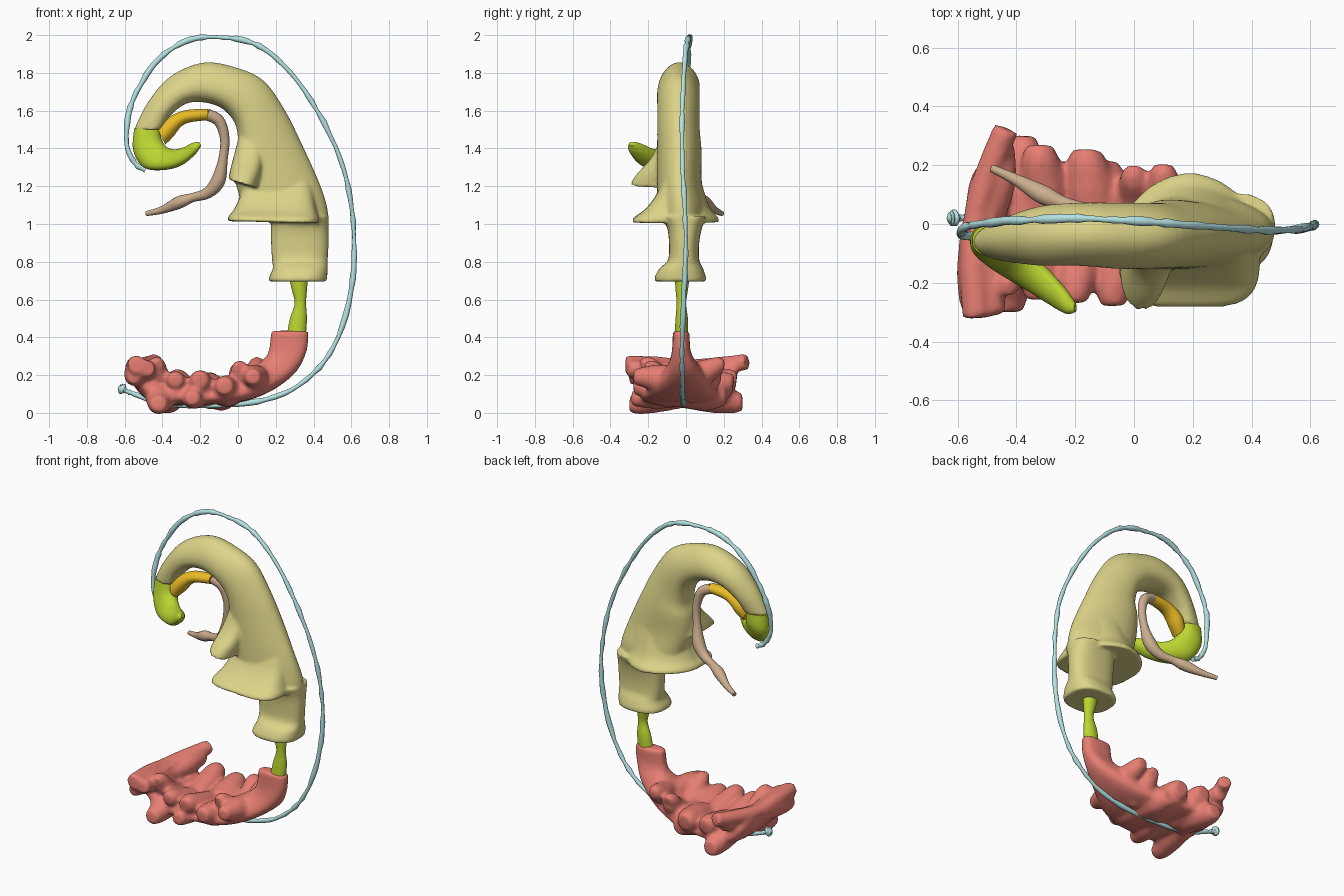
import bpy, bmesh, math, random
from mathutils import Vector

random.seed(4)


def spline(rows, steps):
    # Catmull-Rom interpolation of tuples of any length
    out = []
    n = len(rows)
    for i in range(n - 1):
        p0, p1, p2, p3 = rows[max(i - 1, 0)], rows[i], rows[i + 1], rows[min(i + 2, n - 1)]
        for s in range(steps):
            t = s / steps
            out.append([0.5 * (2 * b + (c - a) * t + (2 * a - 5 * b + 4 * c - d) * t * t
                               + (3 * b - a - 3 * c + d) * t ** 3)
                        for a, b, c, d in zip(p0, p1, p2, p3)])
    out.append(list(rows[-1]))
    return out


def skin(bm, rings):
    vr = [[bm.verts.new(p) for p in r] for r in rings]
    n = len(vr[0])
    for a, b in zip(vr, vr[1:]):
        for i in range(n):
            bm.faces.new((a[i], a[(i + 1) % n], b[(i + 1) % n], b[i]))
    bm.faces.new(vr[0][::-1])
    bm.faces.new(vr[-1])


def loft(bm, rows, power=2.0, back=None, egg=0.0, steps=5, sides=40):
    # each row: outer x, z, inner x, z, front y, back y; egg narrows the outer side
    rings = []
    for xo, zo, xi, zi, y0, y1 in spline(rows, steps):
        c = Vector(((xo + xi) / 2, (y0 + y1) / 2, (zo + zi) / 2))
        u = Vector(((xo - xi) / 2, 0, (zo - zi) / 2))
        v = Vector((0, (y1 - y0) / 2, 0))
        ring = []
        for k in range(sides):
            a = 2 * math.pi * k / sides
            ca, sa = math.cos(a), math.sin(a)
            p = (back or power) if sa > 0 else power
            ring.append(c + u * math.copysign(abs(ca) ** (2 / p), ca)
                        + v * math.copysign(abs(sa) ** (2 / p), sa) * (1 - egg * ca))
        rings.append(ring)
    skin(bm, rings)


def tube(bm, rows, steps=4, sides=12, axis=(0, 1, 0), wobble=0.0):
    # each row: x, y, z, radius
    pts = spline(rows, steps)
    rings = []
    for i, p in enumerate(pts):
        t = Vector(pts[min(i + 1, len(pts) - 1)][:3]) - Vector(pts[max(i - 1, 0)][:3])
        u = t.cross(Vector(axis)).normalized()
        v = u.cross(t).normalized()
        c = Vector(p[:3]) + (u * random.uniform(-.3, .3) + v * random.uniform(-.3, .3)) * wobble * p[3]
        r = p[3] * (1 + random.uniform(-wobble, wobble))
        rings.append([c + (u * math.cos(2 * math.pi * k / sides)
                           + v * math.sin(2 * math.pi * k / sides)) * r for k in range(sides)])
    skin(bm, rings)


def finish(bm, name, color, angle=45, fuse=0, soften=0):
    bmesh.ops.recalc_face_normals(bm, faces=bm.faces)
    me = bpy.data.meshes.new(name)
    bm.to_mesh(me)
    bm.free()
    ob = bpy.data.objects.new(name, me)
    bpy.context.collection.objects.link(ob)
    mat = bpy.data.materials.new(name + "_color")
    mat.diffuse_color = (*color, 1)
    me.materials.append(mat)
    bpy.ops.object.select_all(action='DESELECT')
    ob.select_set(True)
    bpy.context.view_layer.objects.active = ob
    bpy.ops.object.shade_smooth_by_angle(angle=math.radians(angle))
    if fuse:
        rm = ob.modifiers.new("fuse", 'REMESH')
        rm.mode = 'VOXEL'
        rm.voxel_size = fuse
        rm.use_smooth_shade = True
        sm = ob.modifiers.new("soften", 'SMOOTH')
        sm.factor = .5
        sm.iterations = soften


# Arched body, flared skirt, side flap and lower trunk, fused
bm = bmesh.new()
loft(bm, [(-.55, 1.50, -.40, 1.50, -.12, .00), (-.48, 1.64, -.36, 1.57, -.13, .03),
          (-.36, 1.78, -.28, 1.635, -.14, .06), (-.18, 1.855, -.19, 1.645, -.14, .07),
          (.00, 1.825, -.09, 1.615, -.15, .07), (.14, 1.755, -.02, 1.54, -.15, .07),
          (.25, 1.60, .00, 1.44, -.15, .07), (.34, 1.42, -.02, 1.36, -.15, .08),
          (.43, 1.22, -.02, 1.25, -.15, .08), (.47, 1.10, .02, 1.10, -.15, .10),
          (.48, 1.02, .03, 1.02, -.15, .10)], 2.1, egg=.22)
loft(bm, [(.38, 1.27, .04, 1.27, -.11, .07), (.40, 1.16, .015, 1.16, -.155, .10),
          (.415, 1.08, -.02, 1.08, -.215, .13), (.43, 1.03, -.05, 1.04, -.275, .17),
          (.43, 1.005, -.055, 1.015, -.285, .175)], 4, 1.8)
loft(bm, [(.17, 1.58, .02, 1.56, -.11, .0), (.15, 1.45, .0, 1.45, -.14, .01),
          (.14, 1.35, -.025, 1.35, -.185, .02), (.12, 1.26, -.045, 1.27, -.26, .02),
          (.10, 1.19, -.05, 1.235, -.295, .02)], 2.4)
loft(bm, [(.48, 1.04, .175, 1.04, -.13, .11), (.48, .98, .175, .98, -.10, .085),
          (.48, .90, .175, .90, -.09, .07),
          (.475, .81, .18, .81, -.095, .07), (.475, .765, .185, .765, -.14, .09),
          (.472, .72, .165, .72, -.165, .105), (.468, .695, .165, .695, -.165, .105)], 2.5)
finish(bm, "arched_body", (.72, .66, .25), fuse=.01, soften=4)

# Hooked green tip below the arch
bm = bmesh.new()
loft(bm, [(-.55, 1.505, -.41, 1.505, -.11, .00), (-.555, 1.39, -.405, 1.45, -.13, .00),
          (-.50, 1.30, -.38, 1.41, -.17, -.04), (-.40, 1.285, -.34, 1.395, -.22, -.09),
          (-.30, 1.31, -.29, 1.405, -.27, -.15), (-.225, 1.37, -.24, 1.43, -.305, -.22),
          (-.195, 1.415, -.205, 1.435, -.30, -.27)], 2.2)
finish(bm, "hook_tip", (.50, .66, .03))

# Orange inner arc
bm = bmesh.new()
loft(bm, [(-.425, 1.50, -.385, 1.42, -.12, -.02), (-.39, 1.55, -.345, 1.46, -.11, .0),
          (-.29, 1.60, -.28, 1.53, -.09, .0), (-.16, 1.61, -.16, 1.55, -.07, .0)])
finish(bm, "inner_arc", (.82, .50, .02))

# Brown trailing strand
bm = bmesh.new()
tube(bm, [(-.165, -.03, 1.58, .031), (-.10, -.02, 1.545, .03), (-.07, -.01, 1.45, .025),
          (-.08, .00, 1.34, .025), (-.105, .02, 1.23, .038), (-.16, .04, 1.165, .03),
          (-.24, .07, 1.14, .024), (-.31, .10, 1.115, .033), (-.40, .15, 1.075, .02),
          (-.485, .19, 1.055, .013)], 5, 16)
finish(bm, "trailing_strand", (.60, .42, .27))

# Green link between trunk and base
bm = bmesh.new()
loft(bm, [(.37, .72, .27, .72, -.06, .02), (.365, .65, .285, .65, -.055, .01),
          (.36, .58, .30, .58, -.05, .0), (.365, .50, .275, .50, -.055, .01),
          (.36, .42, .26, .42, -.06, .01)])
finish(bm, "link", (.50, .66, .03))

# Red curved base with wavy side lobes, fused and smoothed
bm = bmesh.new()
loft(bm, [(.375, .435, .175, .435, -.07, .02), (.365, .33, .16, .32, -.075, .025),
          (.31, .22, .12, .27, -.10, .07), (.20, .13, .05, .21, -.16, .12),
          (.08, .075, .00, .16, -.21, .15), (-.05, .05, -.07, .13, -.23, .18),
          (-.20, .045, -.20, .12, -.24, .21), (-.35, .045, -.33, .14, -.24, .23),
          (-.48, .07, -.43, .17, -.23, .23), (-.56, .16, -.48, .22, -.21, .2),
          (-.575, .25, -.47, .27, -.20, .15)], 2.8)
# end plate with raised tabs
tube(bm, [(-.535, -.32, .255, .05), (-.545, -.15, .25, .05), (-.54, 0, .24, .045),
          (-.505, .15, .25, .045), (-.435, .325, .27, .045)], 5, 12, (1, 0, 0))
tube(bm, [(-.48, -.31, .235, .045), (-.5, -.15, .22, .06), (-.49, 0, .2, .05),
          (-.46, .15, .22, .06), (-.45, .27, .22, .045)], 5, 12, (1, 0, 0))
lobes = [(-.55, -.28, .19, .045), (-.42, -.28, .05, .055), (-.43, -.22, .25, .045),
         (-.38, .28, .06, .06), (-.32, .25, .17, .06), (-.33, -.24, .17, .05),
         (-.20, -.25, .17, .055), (-.24, -.27, .08, .05), (-.16, .235, .15, .065),
         (-.10, .2, .09, .06), (-.07, -.26, .14, .055), (.00, .18, .22, .045),
         (.01, -.2, .23, .045), (.08, -.26, .19, .05), (.10, .19, .25, .045)]
for x, y, z, r in lobes:
    zc = .22 if x < -.5 else .10 + max(x, 0)
    tube(bm, [(x + .02, 0, zc, r * 1.3), (x + .01, y * .55, zc * .6 + z * .4, r * 1.45),
              (x, y * .88, z, r * 1.1), (x, y * 1.07, z, r * .8)], 4, 12, (1, 0, 0))
finish(bm, "lobed_base", (.80, .21, .17), fuse=.011, soften=14)

# Thin outer cord ending in a small bulb
bm = bmesh.new()
path = [(-.49, -.04, 1.285), (-.545, -.04, 1.32), (-.585, -.04, 1.40), (-.59, -.03, 1.50),
        (-.57, -.01, 1.62), (-.52, 0, 1.73), (-.44, .01, 1.85), (-.34, .015, 1.935),
        (-.22, .02, 1.985), (-.10, .015, 1.988), (.02, .01, 1.975), (.14, .0, 1.925),
        (.28, -.01, 1.80), (.42, -.02, 1.60), (.54, -.02, 1.35), (.595, -.01, 1.13),
        (.615, .0, .90), (.60, -.01, .65), (.53, -.02, .40), (.43, -.02, .24),
        (.28, -.02, .12), (.10, -.015, .06), (-.10, -.01, .04), (-.30, .0, .043),
        (-.45, .01, .065), (-.55, .02, .10)]
rows = [(x, y, z, .0135) for x, y, z in path]
rows += [(-.59, .02, .115, .012), (-.605, .02, .123, .022), (-.622, .02, .13, .024), (-.634, .02, .135, .008)]
tube(bm, rows, 4, 10, wobble=.3)
finish(bm, "outer_cord", (.46, .76, .76), 80)
